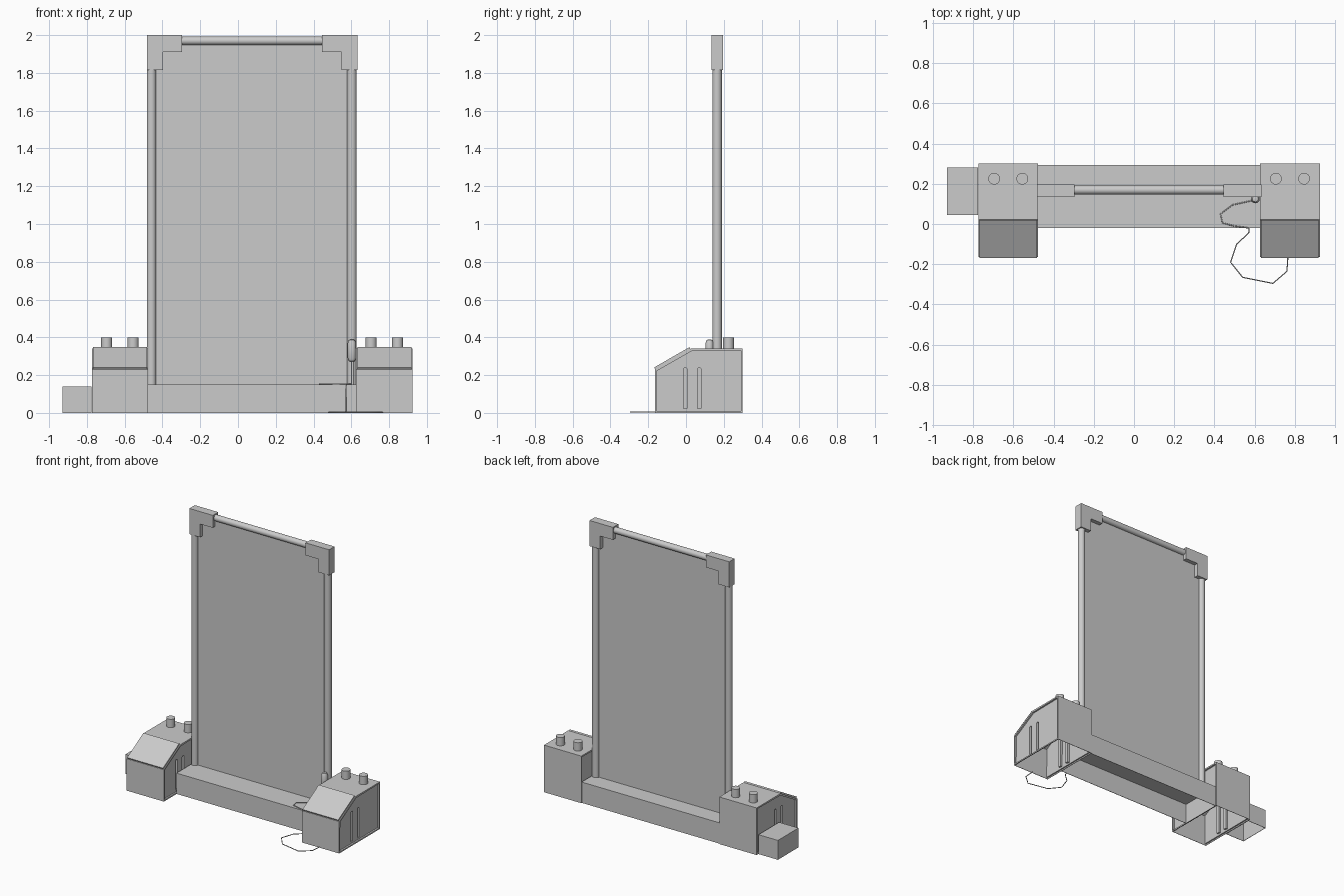
import bpy, bmesh, math
from mathutils import Matrix, Vector

old = bpy.data.objects.get("Cube")
if old:
    bpy.data.objects.remove(old, do_unlink=True)

grey = bpy.data.materials.new("light_grey")
grey.use_nodes = True
grey.diffuse_color = (0.6, 0.6, 0.6, 1)
grey.node_tree.nodes["Principled BSDF"].inputs["Base Color"].default_value = (0.6, 0.6, 0.6, 1)


def add_object(name, bm, smooth=False):
    bmesh.ops.recalc_face_normals(bm, faces=bm.faces[:])
    mesh = bpy.data.meshes.new(name)
    bm.to_mesh(mesh)
    bm.free()
    mesh.materials.append(grey)
    ob = bpy.data.objects.new(name, mesh)
    bpy.context.scene.collection.objects.link(ob)
    if smooth:
        bpy.ops.object.select_all(action='DESELECT')
        ob.select_set(True)
        bpy.context.view_layer.objects.active = ob
        bpy.ops.object.shade_smooth_by_angle(angle=math.radians(40))
    return ob


def prism(bm, points, start, end):
    """Extrude a closed outline of 3D points from offset start to offset end."""
    verts = [bm.verts.new(Vector(p) + Vector(start)) for p in points]
    face = bm.faces.new(verts)
    out = bmesh.ops.extrude_face_region(bm, geom=[face])
    moved = [v for v in out["geom"] if isinstance(v, bmesh.types.BMVert)]
    bmesh.ops.translate(bm, verts=moved, vec=Vector(end) - Vector(start))


def box(name, x, y, z, open_bottom=False):
    bm = bmesh.new()
    outline = [(x[0], y[0], 0), (x[1], y[0], 0), (x[1], y[1], 0), (x[0], y[1], 0)]
    prism(bm, outline, (0, 0, z[0]), (0, 0, z[1]))
    if open_bottom:
        bm.normal_update()
        low = [f for f in bm.faces if all(abs(v.co.z - z[0]) < 1e-5 for v in f.verts)]
        bmesh.ops.delete(bm, geom=low, context='FACES')
    return add_object(name, bm)


def rod(name, start, end, radius, sides=24):
    a, b = Vector(start), Vector(end)
    bm = bmesh.new()
    bmesh.ops.create_cone(bm, cap_ends=True, segments=sides, radius1=radius,
                          radius2=radius, depth=(b - a).length)
    turn = (b - a).to_track_quat('Z', 'Y').to_matrix().to_4x4()
    bmesh.ops.transform(bm, matrix=Matrix.Translation((a + b) / 2) @ turn, verts=bm.verts[:])
    return add_object(name, bm, smooth=True)


def shell(ob, thickness):
    mod = ob.modifiers.new("wall", 'SOLIDIFY')
    mod.thickness = thickness
    mod.offset = -1


def slot_cutter(cx):
    """Round-topped grooves on both side panels of a foot."""
    bm = bmesh.new()
    for y in (-0.004, 0.07):
        arc = [(0, y + 0.01 * math.cos(i * math.pi / 6), 0.23 + 0.01 * math.sin(i * math.pi / 6))
               for i in range(7)]
        outline = [(0, y - 0.01, 0.022), (0, y + 0.01, 0.022)] + arc
        for side in (-1, 1):
            prism(bm, outline, (cx + side * 0.122, 0, 0), (cx + side * 0.2, 0, 0))
    ob = add_object("groove_cutter", bm)
    ob.hide_render = True
    ob.hide_viewport = True
    return ob


def make_foot(side, cx):
    # Hollow casing with recessed side panels
    profile = [(-0.165, 0), (-0.165, 0.23), (0.025, 0.34), (0.30, 0.34), (0.30, 0)]
    bm = bmesh.new()
    prism(bm, [(0, y, z) for y, z in profile], (cx - 0.149, 0, 0), (cx + 0.149, 0, 0))
    bmesh.ops.recalc_face_normals(bm, faces=bm.faces[:])
    panels = [f for f in bm.faces if abs(f.normal.x) > 0.9]
    bmesh.ops.inset_individual(bm, faces=panels, thickness=0.014, depth=0)
    rims = {f: f.normal.x for f in panels}
    out = bmesh.ops.extrude_discrete_faces(bm, faces=panels)
    bmesh.ops.delete(bm, geom=[f for f in panels if f.is_valid], context='FACES')
    for f in out["faces"]:
        step = -0.012 if f.calc_center_median().x > cx else 0.012
        bmesh.ops.translate(bm, verts=f.verts[:], vec=(step, 0, 0))
    bmesh.ops.remove_doubles(bm, verts=bm.verts[:], dist=1e-5)
    foot = add_object(side + "_foot_casing", bm)

    # Cut the grooves, then open the underside
    cutter = slot_cutter(cx)
    cutter.hide_viewport = False
    mod = foot.modifiers.new("grooves", 'BOOLEAN')
    mod.operation = 'DIFFERENCE'
    mod.solver = 'EXACT'
    mod.object = cutter
    graph = bpy.context.evaluated_depsgraph_get()
    cut_mesh = bpy.data.meshes.new_from_object(foot.evaluated_get(graph))
    foot.modifiers.clear()
    foot.data = cut_mesh
    bpy.data.objects.remove(cutter, do_unlink=True)
    bm = bmesh.new()
    bm.from_mesh(cut_mesh)
    low = [f for f in bm.faces if all(v.co.z < 1e-4 for v in f.verts)]
    bmesh.ops.delete(bm, geom=low, context='FACES')
    bm.to_mesh(cut_mesh)
    bm.free()
    shell(foot, 0.004)

    # Raised plate on the sloping front
    bm = bmesh.new()
    plate = [(0, -0.163, 0.231), (0, 0.022, 0.338), (0, 0.018, 0.348), (0, -0.168, 0.241)]
    prism(bm, plate, (cx - 0.143, 0, 0), (cx + 0.143, 0, 0))
    add_object(side + "_foot_slope_plate", bm)

    # Round knobs on top
    for n, dx in enumerate((-0.07, 0.07), 1):
        rod(f"{side}_foot_knob_{n}", (cx + dx, 0.225, 0.338), (cx + dx, 0.225, 0.40), 0.029)


make_foot("right", -0.625)
make_foot("left", 0.775)

# Hollow base beam and side box
shell(box("base_beam", (-0.478, 0.628), (-0.02, 0.294), (0, 0.15), True), 0.004)
shell(box("side_box", (-0.93, -0.775), (0.045, 0.28), (0, 0.14), True), 0.004)

# Screen frame
POST_Y = 0.165
rod("right_post", (-0.458, POST_Y, 0.15), (-0.458, POST_Y, 1.83), 0.025)
rod("left_post", (0.603, POST_Y, 0.15), (0.603, POST_Y, 1.83), 0.025)
rod("top_bar", (-0.32, POST_Y + 0.004, 1.97), (0.47, POST_Y + 0.004, 1.97), 0.022)
box("screen_panel", (-0.44, 0.585), (0.163, 0.167), (0.15, 1.955))
for side, edge, sign in (("right", -0.483, 1), ("left", 0.633, -1)):
    outline = [(0, 1.815), (0, 2), (0.187, 2), (0.187, 1.91), (0.086, 1.91), (0.086, 1.815)]
    bm = bmesh.new()
    prism(bm, [(edge + sign * u, 0, z) for u, z in outline], (0, 0.135, 0), (0, 0.197, 0))
    add_object(side + "_corner_bracket", bm)

# Hand control, turned from a capsule profile
bm = bmesh.new()
outline = [(0, 0.27), (0.015, 0.274), (0.022, 0.29), (0.022, 0.37), (0.015, 0.386), (0, 0.39)]
verts = [bm.verts.new((r, 0, z)) for r, z in outline]
edges = [bm.edges.new(pair) for pair in zip(verts, verts[1:])]
bmesh.ops.spin(bm, geom=verts + edges, axis=(0, 0, 1), cent=(0, 0, 0),
               angle=2 * math.pi, steps=16)
bmesh.ops.remove_doubles(bm, verts=bm.verts[:], dist=1e-5)
bmesh.ops.translate(bm, verts=bm.verts[:], vec=(0.603, 0.125, 0))
add_object("hand_control", bm, smooth=True)
rod("hand_control_stem", (0.607, 0.125, 0.15), (0.607, 0.125, 0.275), 0.007, 10)

# Cable lying over the base and the floor
over_base = [(0.607, 0.125), (0.58, 0.115), (0.49, 0.095), (0.43, 0.05), (0.44, 0.005),
             (0.50, -0.01), (0.57, -0.02)]
on_floor = [(0.57, -0.045), (0.51, -0.10), (0.48, -0.19), (0.54, -0.265), (0.69, -0.295),
            (0.76, -0.235), (0.765, -0.16)]
path = [(x, y, 0.153) for x, y in over_base] + [(0.572, -0.027, 0.14), (0.572, -0.027, 0.01)]
path += [(x, y, 0.004) for x, y in on_floor]
curve = bpy.data.curves.new("cable", 'CURVE')
curve.dimensions = '3D'
curve.bevel_depth = 0.003
curve.bevel_resolution = 1
spline = curve.splines.new('POLY')
spline.points.add(len(path) - 1)
for point, co in zip(spline.points, path):
    point.co = (*co, 1)
curve.materials.append(grey)
bpy.context.scene.collection.objects.link(bpy.data.objects.new("cable", curve))
